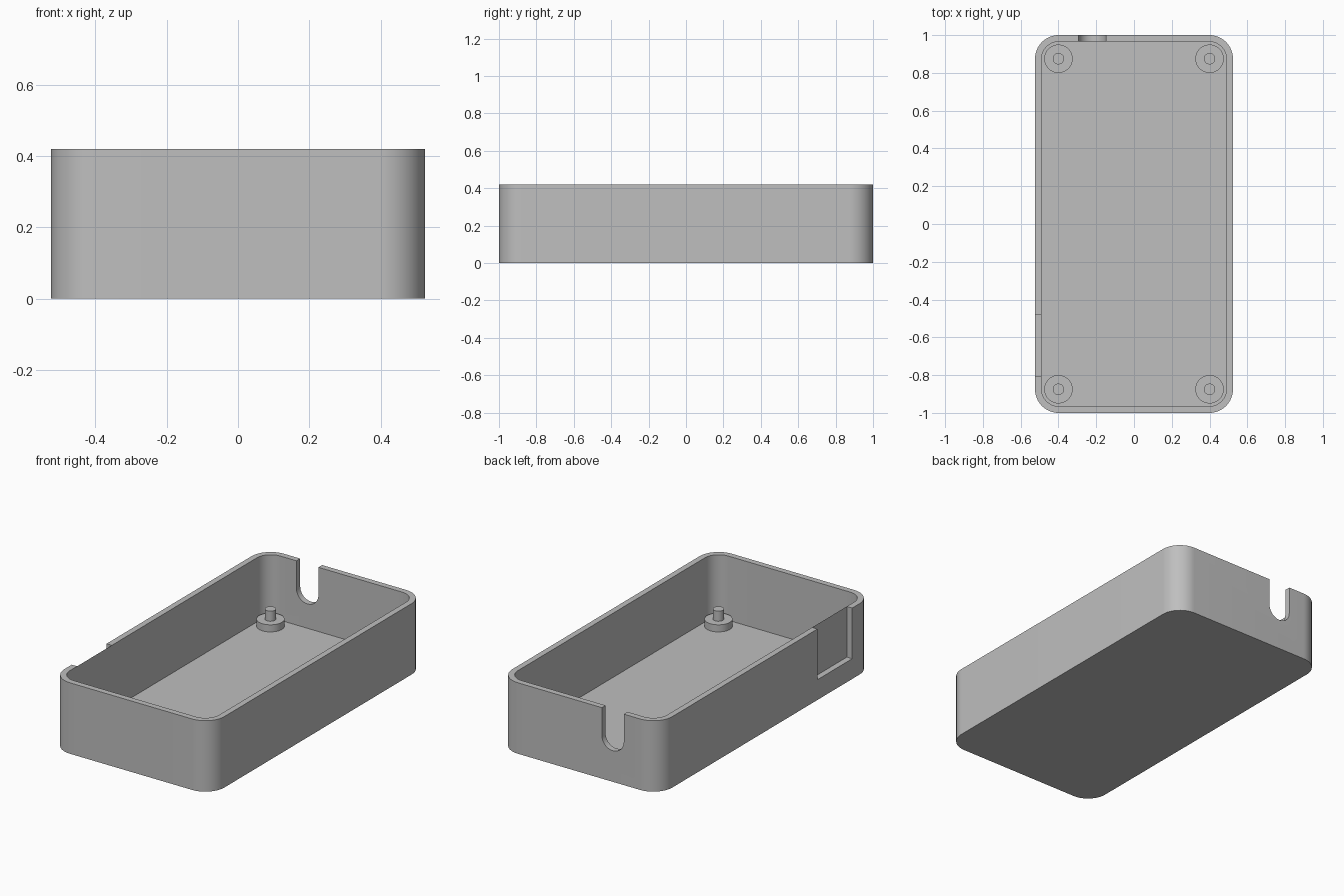
import bpy, bmesh
from math import radians, sin, cos, pi

cube = bpy.data.objects.get("Cube")
if cube:
    bpy.data.objects.remove(cube, do_unlink=True)

HALF_X, HALF_Y, HEIGHT = 0.524, 1.0, 0.42
WALL, FLOOR, RADIUS = 0.035, 0.04, 0.125

grey = bpy.data.materials.new("plain grey")
grey.use_nodes = True
colour = (0.52, 0.52, 0.52, 1)
grey.diffuse_color = colour
grey.node_tree.nodes["Principled BSDF"].inputs["Base Color"].default_value = colour


def prism(name, outline, offset):
    """Extrude a closed outline of 3D points along an offset."""
    bm = bmesh.new()
    face = bm.faces.new([bm.verts.new(p) for p in outline])
    top = bmesh.ops.extrude_face_region(bm, geom=[face])["geom"]
    bmesh.ops.translate(bm, vec=offset,
                        verts=[v for v in top if isinstance(v, bmesh.types.BMVert)])
    bmesh.ops.recalc_face_normals(bm, faces=bm.faces)
    mesh = bpy.data.meshes.new(name)
    bm.to_mesh(mesh)
    bm.free()
    mesh.materials.append(grey)
    obj = bpy.data.objects.new(name, mesh)
    bpy.context.collection.objects.link(obj)
    return obj


def arc(cx, cy, r, start, end, steps):
    angles = [start + (end - start) * i / steps for i in range(steps + 1)]
    return [(cx + r * cos(a), cy + r * sin(a)) for a in angles]


def rounded_box(name, hx, hy, r, z0, z1):
    pts = []
    for i, (sx, sy) in enumerate([(1, 1), (-1, 1), (-1, -1), (1, -1)]):
        pts += arc(sx * (hx - r), sy * (hy - r), r, i * pi / 2, (i + 1) * pi / 2, 16)
    return prism(name, [(x, y, z0) for x, y in pts], (0, 0, z1 - z0))


def smooth(obj):
    bpy.ops.object.select_all(action="DESELECT")
    obj.select_set(True)
    bpy.context.view_layer.objects.active = obj
    bpy.ops.object.shade_smooth_by_angle(angle=radians(30))


def combine(obj, other, operation):
    mod = obj.modifiers.new(operation.lower(), "BOOLEAN")
    mod.operation, mod.solver, mod.object = operation, "EXACT", other
    bpy.context.view_layer.objects.active = obj
    bpy.ops.object.modifier_apply(modifier=mod.name)
    bpy.data.objects.remove(other, do_unlink=True)


# Open tray with rounded corners
tray = rounded_box("tray", HALF_X, HALF_Y, RADIUS, 0, HEIGHT)
combine(tray, rounded_box("cavity", HALF_X - WALL, HALF_Y - WALL, RADIUS - WALL,
                          FLOOR, HEIGHT + 0.1), "DIFFERENCE")

# Round-bottomed slot in the back wall
slot_x, slot_z, slot_r = -0.221, 0.256, 0.072
profile = arc(slot_x, slot_z, slot_r, pi, 2 * pi, 20)
profile += [(slot_x + slot_r, HEIGHT + 0.1), (slot_x - slot_r, HEIGHT + 0.1)]
combine(tray, prism("slot_cutter", [(x, HALF_Y - 0.08, z) for x, z in profile],
                    (0, 0.2, 0)), "DIFFERENCE")

# Square notch in the right wall, near the front
notch = [(-0.481, 0.12), (-0.806, 0.12), (-0.806, HEIGHT + 0.1), (-0.481, HEIGHT + 0.1)]
combine(tray, prism("notch_cutter", [(-HALF_X - 0.1, y, z) for y, z in notch],
                    (0.135, 0, 0)), "DIFFERENCE")
smooth(tray)

# Stepped mounting posts: a wide collar carrying a thin pin
for end, y in (("front", -0.875), ("back", 0.875)):
    for side, x in (("right", -0.4), ("left", 0.4)):
        post = rounded_box(f"{end}_{side}_post", 0.075, 0.075, 0.0749, FLOOR - 0.01, 0.082)
        pin = rounded_box("pin", 0.03, 0.03, 0.0299, FLOOR, 0.142)
        combine(post, pin, "UNION")
        post.location = (x, y, 0)
        smooth(post)
